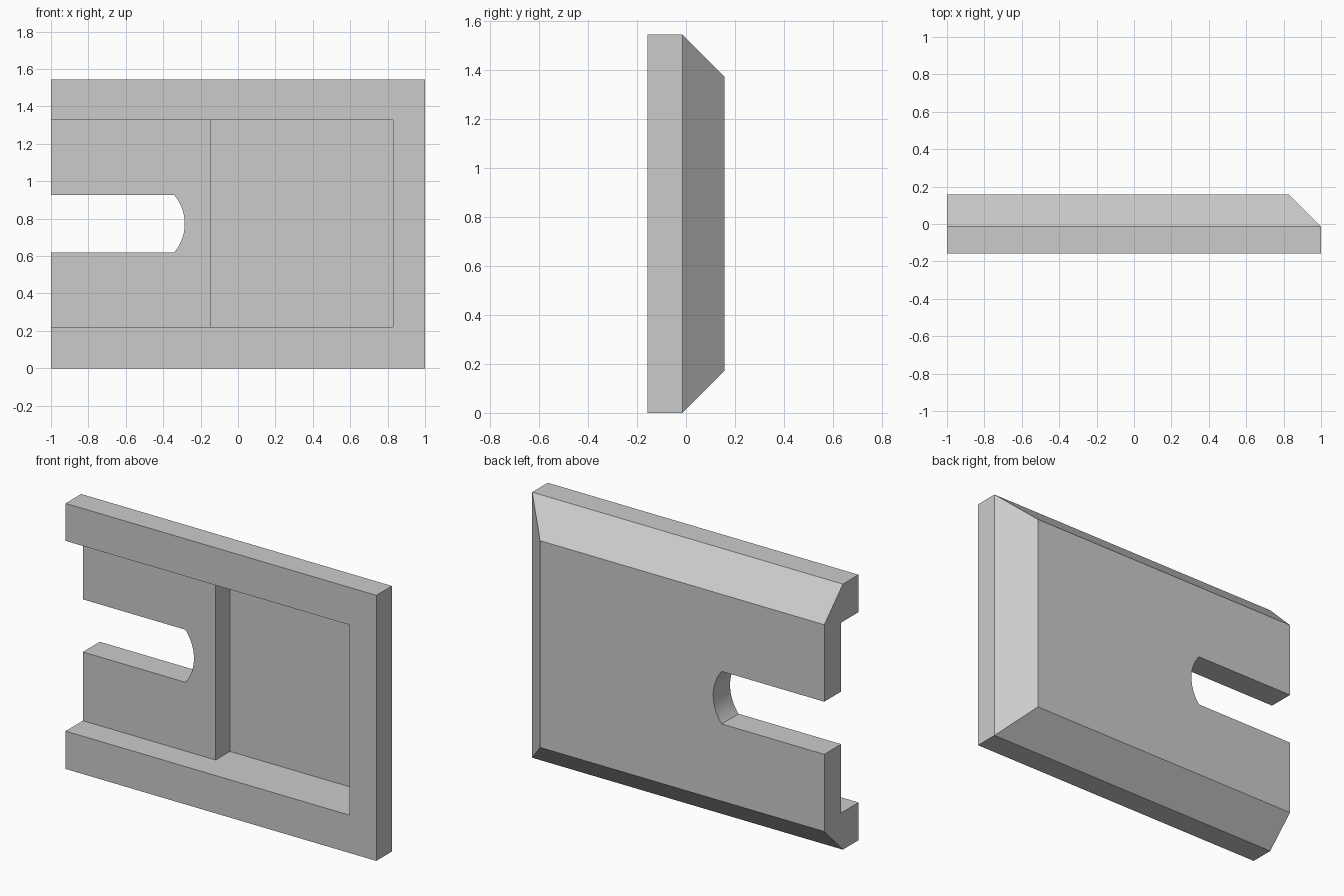
import bpy, bmesh, math
from mathutils import Vector

cube = bpy.data.objects.get("Cube")
if cube:
    bpy.data.objects.remove(cube, do_unlink=True)

HEIGHT, FRONT, RIDGE, BACK, BEVEL = 1.545, -0.157, -0.014, 0.157, 0.171

grey = bpy.data.materials.new("plain grey")
grey.use_nodes = True
colour = (0.6, 0.6, 0.6, 1)
grey.diffuse_color = colour
grey.node_tree.nodes["Principled BSDF"].inputs["Base Color"].default_value = colour


def loft(name, rings):
    """Closed solid joining successive rings of equal point count."""
    bm = bmesh.new()
    loops = [[bm.verts.new(p) for p in ring] for ring in rings]
    n = len(loops[0])
    for a, b in zip(loops, loops[1:]):
        for i in range(n):
            j = (i + 1) % n
            bm.faces.new((a[i], a[j], b[j], b[i]))
    bm.faces.new(loops[0])
    bm.faces.new(loops[-1])
    bmesh.ops.recalc_face_normals(bm, faces=bm.faces)
    mesh = bpy.data.meshes.new(name)
    bm.to_mesh(mesh)
    bm.free()
    mesh.materials.append(grey)
    obj = bpy.data.objects.new(name, mesh)
    bpy.context.collection.objects.link(obj)
    return obj


def slab_ring(y, inset):
    right, low, high = 1 - inset, inset, HEIGHT - inset
    return [(-1, y, low), (right, y, low), (right, y, high), (-1, y, high)]


# Plate with three bevelled back edges and a square left end
plate = loft("plate", [slab_ring(FRONT, 0), slab_ring(RIDGE, 0), slab_ring(BACK, BEVEL)])

# Stepped recess in the front, open at one end
step = [(-1.2, -0.4), (0.828, -0.4), (0.828, 0.133), (-0.145, 0.133), (-0.145, 0.002), (-1.2, 0.002)]
recess = loft("recess_cutter", [[(x, y, z) for x, y in step] for z in (0.22, 1.327)])

# Open slot with a shallow curved end
mid, half, radius, centre = 0.773, 0.153, 0.239, -0.524
sweep = math.asin(half / radius)
outline = [(-1.2, mid - half)]
for i in range(25):
    a = -sweep + 2 * sweep * i / 24
    outline.append((centre + radius * math.cos(a), mid + radius * math.sin(a)))
outline.append((-1.2, mid + half))
slot = loft("slot_cutter", [[(x, y, z) for x, z in outline] for y in (-0.5, 0.5)])

# Cut both openings, then discard the cutters
for cutter in (recess, slot):
    cutter.hide_render = True
    mod = plate.modifiers.new(cutter.name, "BOOLEAN")
    mod.operation = "DIFFERENCE"
    mod.solver = "EXACT"
    mod.object = cutter
    bpy.context.view_layer.objects.active = plate
    bpy.ops.object.modifier_apply(modifier=mod.name)
    bpy.data.objects.remove(cutter, do_unlink=True)

# Smooth only the curved slot end
bpy.ops.object.select_all(action="DESELECT")
plate.select_set(True)
bpy.context.view_layer.objects.active = plate
bpy.ops.object.shade_smooth_by_angle(angle=math.radians(20))
